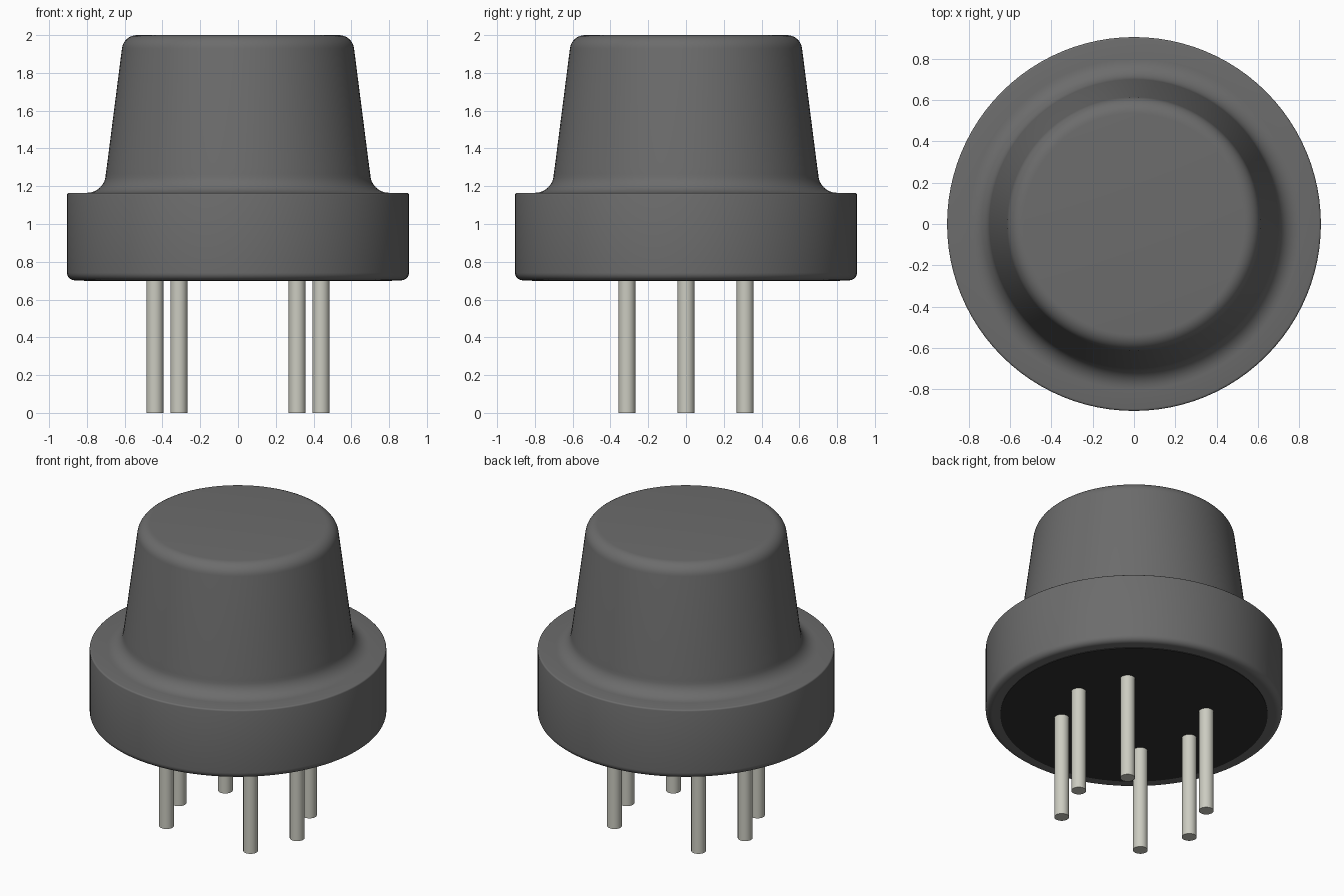
import bpy, bmesh, math

if "Cube" in bpy.data.objects:
    bpy.data.objects.remove(bpy.data.objects["Cube"])


def material(name, rgb):
    m = bpy.data.materials.new(name)
    m.use_nodes = True
    col = (*rgb, 1.0)
    m.diffuse_color = col
    m.node_tree.nodes["Principled BSDF"].inputs["Base Color"].default_value = col
    return m


HOUSING = material("dark grey housing", (0.15, 0.15, 0.15))
BASE = material("black base", (0.03, 0.03, 0.03))
METAL = material("pale metal", (0.6, 0.6, 0.53))


def finish(bm, name, mat):
    bmesh.ops.recalc_face_normals(bm, faces=bm.faces)
    me = bpy.data.meshes.new(name)
    bm.to_mesh(me)
    bm.free()
    me.materials.append(mat)
    ob = bpy.data.objects.new(name, me)
    bpy.context.collection.objects.link(ob)
    bpy.ops.object.select_all(action="DESELECT")
    bpy.context.view_layer.objects.active = ob
    ob.select_set(True)
    bpy.ops.object.shade_smooth_by_angle(angle=math.radians(35))
    return ob


def arc(cx, cz, r, a0, a1, n=8):
    """Points of a fillet, angles in degrees."""
    angles = [math.radians(a0 + (a1 - a0) * i / n) for i in range(n + 1)]
    return [(cx + r * math.cos(a), cz + r * math.sin(a)) for a in angles]


def lathe(name, profile, mat, steps=96):
    bm = bmesh.new()
    verts = [bm.verts.new((r, 0, z)) for r, z in profile]
    edges = [bm.edges.new(p) for p in zip(verts, verts[1:])]
    bmesh.ops.spin(bm, geom=verts + edges, cent=(0, 0, 0), axis=(0, 0, 1),
                   angle=2 * math.pi, steps=steps)
    bmesh.ops.remove_doubles(bm, verts=bm.verts, dist=1e-4)
    return finish(bm, name, mat)


def cylinder(name, x, y, z0, z1, r, mat, segments):
    bm = bmesh.new()
    bmesh.ops.create_cone(bm, cap_ends=True, segments=segments, radius1=r,
                          radius2=r, depth=z1 - z0)
    bmesh.ops.translate(bm, verts=bm.verts, vec=(x, y, (z0 + z1) / 2))
    return finish(bm, name, mat)


# Flanged housing with a tapered, rounded cap
profile = [(0, 0.702), (0.82, 0.702)]
profile += arc(0.865, 0.742, 0.04, -90, 0)        # lower rim
profile += arc(0.895, 1.155, 0.01, 0, 90, 3)      # upper rim
profile += arc(0.80, 1.265, 0.10, 270, 180)       # flange to cap fillet
profile += [(0.695, 1.30)]
profile += arc(0.535, 1.92, 0.08, 7, 90)          # cap edge
profile += [(0, 2.0)]
lathe("housing", profile, HOUSING)

# Underside disc
cylinder("base_disc", 0, 0, 0.698, 0.706, 0.815, BASE, 96)

# Six contact pins
PINS = [(sx * x, y) for sx in (-1, 1)
        for x, y in ((0.44, 0), (0.313, 0.313), (0.313, -0.313))]
for i, (x, y) in enumerate(PINS, 1):
    cylinder(f"pin_{i}", x, y, 0, 0.75, 0.045, METAL, 32)
